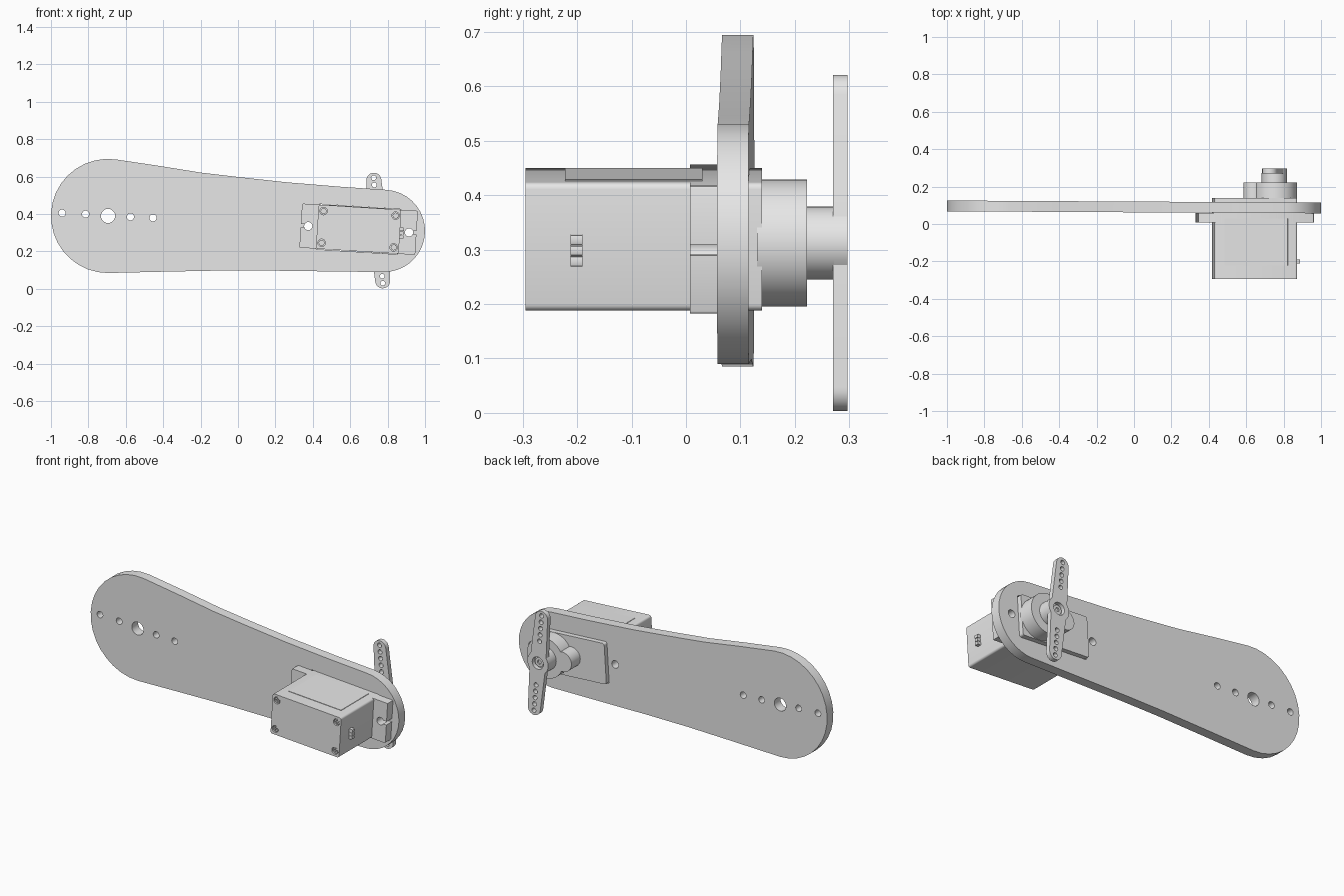
import bpy, bmesh, math

if "Cube" in bpy.data.objects:
    bpy.data.objects.remove(bpy.data.objects["Cube"])

grey = bpy.data.materials.new("light grey")
grey.diffuse_color = (0.8, 0.8, 0.8, 1)
grey.use_nodes = True
grey.node_tree.nodes["Principled BSDF"].inputs["Base Color"].default_value = grey.diffuse_color

CX, CZ, TILT = 0.645, 0.319, math.radians(-3.6)   # servo centre and lean


def arc(x, z, r, a0, a1, n):
    """Points on an arc in the xz plane, angles in degrees."""
    return [(x + r * math.cos(math.radians(a0 + (a1 - a0) * i / n)),
             z + r * math.sin(math.radians(a0 + (a1 - a0) * i / n))) for i in range(n + 1)]


def circle(x, z, r, n=32):
    return arc(x, z, r, 0, 360, n)[:-1]


def place(u, v, cx=CX, cz=CZ, a=TILT):
    """Turn a local point and move it to its centre."""
    return (cx + u * math.cos(a) - v * math.sin(a), cz + u * math.sin(a) + v * math.cos(a))


def rounded_rect(u, v, w, h, r, n=4):
    pts = []
    for sx, sz, a in ((1, 1, 0), (-1, 1, 90), (-1, -1, 180), (1, -1, 270)):
        pts += arc(u + sx * (w / 2 - r), v + sz * (h / 2 - r), r, a, a + 90, n)
    return [place(*p) for p in pts]


def prism(name, outline, y0, y1):
    """Extrude an xz outline from y0 to y1."""
    bm = bmesh.new()
    front = bm.faces.new([bm.verts.new((x, y0, z)) for x, z in outline])
    ext = bmesh.ops.extrude_face_region(bm, geom=[front])["geom"]
    bmesh.ops.translate(bm, vec=(0, y1 - y0, 0),
                        verts=[g for g in ext if isinstance(g, bmesh.types.BMVert)])
    bmesh.ops.recalc_face_normals(bm, faces=bm.faces)
    mesh = bpy.data.meshes.new(name)
    bm.to_mesh(mesh)
    bm.free()
    mesh.materials.append(grey)
    ob = bpy.data.objects.new(name, mesh)
    bpy.context.collection.objects.link(ob)
    return ob


def activate(ob):
    bpy.ops.object.select_all(action='DESELECT')
    ob.select_set(True)
    bpy.context.view_layer.objects.active = ob


def cut(ob, outlines, y0, y1):
    """Cut prisms with the given outlines out of an object."""
    activate(ob)
    for outline in outlines:
        tool = prism("cutter", outline, y0, y1)
        tool.hide_render = True
        mod = ob.modifiers.new("cut", 'BOOLEAN')
        mod.operation, mod.solver, mod.object = 'DIFFERENCE', 'EXACT', tool
        bpy.ops.object.modifier_apply(modifier=mod.name)
        bpy.data.objects.remove(tool)


# Arm plate: large round end, tapering body, small round end
outline = (arc(-0.695, 0.39, 0.305, 83, 270, 18)
           + [(-0.4, 0.092), (-0.1, 0.098), (0.15, 0.098), (0.45, 0.094)]
           + arc(0.78, 0.31, 0.22, -90, 86, 18)
           + [(0.55, 0.546), (0.26, 0.57), (0.03, 0.595), (-0.2, 0.622), (-0.43, 0.659)])
plate = prism("arm_plate", outline, 0.0625, 0.12)
mounts = [circle(*place(u, 0), 0.022, 20) for u in (-0.27, 0.27)]
holes = [circle(x, z, r, 20) for x, z, r in
         ((-0.94, 0.405, 0.019), (-0.815, 0.4, 0.019), (-0.695, 0.39, 0.038),
          (-0.575, 0.385, 0.019), (-0.455, 0.38, 0.019))]
cut(plate, holes + mounts + [rounded_rect(0, 0, 0.449, 0.242, 0.012)], 0.0, 0.2)
for v in plate.data.vertices:                      # the plate is slightly skewed
    v.co.y -= 0.0055 * v.co.x

# Servo body with recessed corner screws
body = prism("servo_body", rounded_rect(0, 0, 0.443, 0.236, 0.012), -0.295, 0.14)
corners = [place(su * 0.193, sv * 0.085) for su in (-1, 1) for sv in (-1, 1)]
cut(body, [circle(x, z, 0.02, 20) for x, z in corners], -0.32, -0.28)
for i, (x, z) in enumerate(corners):
    screw = prism(f"case_screw_{i + 1}", circle(x, z, 0.016, 16), -0.291, -0.275)
    cross = [[(x - a, z - b), (x + a, z - b), (x + a, z + b), (x - a, z + b)]
             for a, b in ((0.011, 0.003), (0.003, 0.011))]
    cut(screw, cross, -0.3, -0.285)

# Panel on the upper side of the body
prism("top_panel", rounded_rect(0, 0.1185, 0.34, 0.004, 0.001, 1), -0.222, 0.03)

# Mounting flange with open-ended screw slots
flange = prism("mounting_flange", rounded_rect(0, 0, 0.62, 0.236, 0.006, 2), 0.007, 0.06)
slots = [rounded_rect(s * 0.31, 0, 0.08, 0.02, 0.001, 1) for s in (-1, 1)]
cut(flange, mounts + slots, -0.05, 0.1)

# Cable connector: three small pins on the end of the body
for i in (-1, 0, 1):
    prism(f"connector_pin_{i + 2}", rounded_rect(0.227, -0.006 + i * 0.02, 0.03, 0.018, 0.003, 2),
          -0.212, -0.19)

# Gear housing, its side lug and the output shaft
HX, HZ = 0.75, 0.312
prism("gear_housing", circle(0.755, HZ, 0.117, 48), 0.13, 0.222)
prism("gear_lug", circle(0.642, 0.319, 0.057, 32), 0.13, 0.222)
prism("output_shaft", circle(HX, HZ, 0.067, 40), 0.21, 0.272)

# Double-ended horn: round hub with two tapered, drilled arms
LEAN = math.radians(5)
r_hub, half = 0.067, 0.05
a = math.degrees(math.acos(half / r_hub))
local = (arc(0, 0, r_hub, -a, a, 8) + arc(0, 0.27, 0.04, 0, 180, 14)
         + arc(0, 0, r_hub, 180 - a, 180 + a, 8) + arc(0, -0.27, 0.04, 180, 360, 14))
horn = prism("servo_horn", [place(u, v, HX, HZ, LEAN) for u, v in local], 0.27, 0.297)
drill = [circle(*place(0, s * (0.131 + 0.038 * k), HX, HZ, LEAN), 0.013, 14)
         for s in (-1, 1) for k in range(5)]
cut(horn, drill + [circle(HX, HZ, 0.036, 24)], 0.25, 0.32)
hub_screw = prism("hub_screw", circle(HX, HZ, 0.027, 24), 0.26, 0.284)
cut(hub_screw, [circle(HX, HZ, 0.012, 12)], 0.275, 0.3)

# Smooth the round sides, keep the edges sharp
for ob in list(bpy.context.scene.objects):
    activate(ob)
    bpy.ops.object.shade_smooth_by_angle(angle=math.radians(30))
